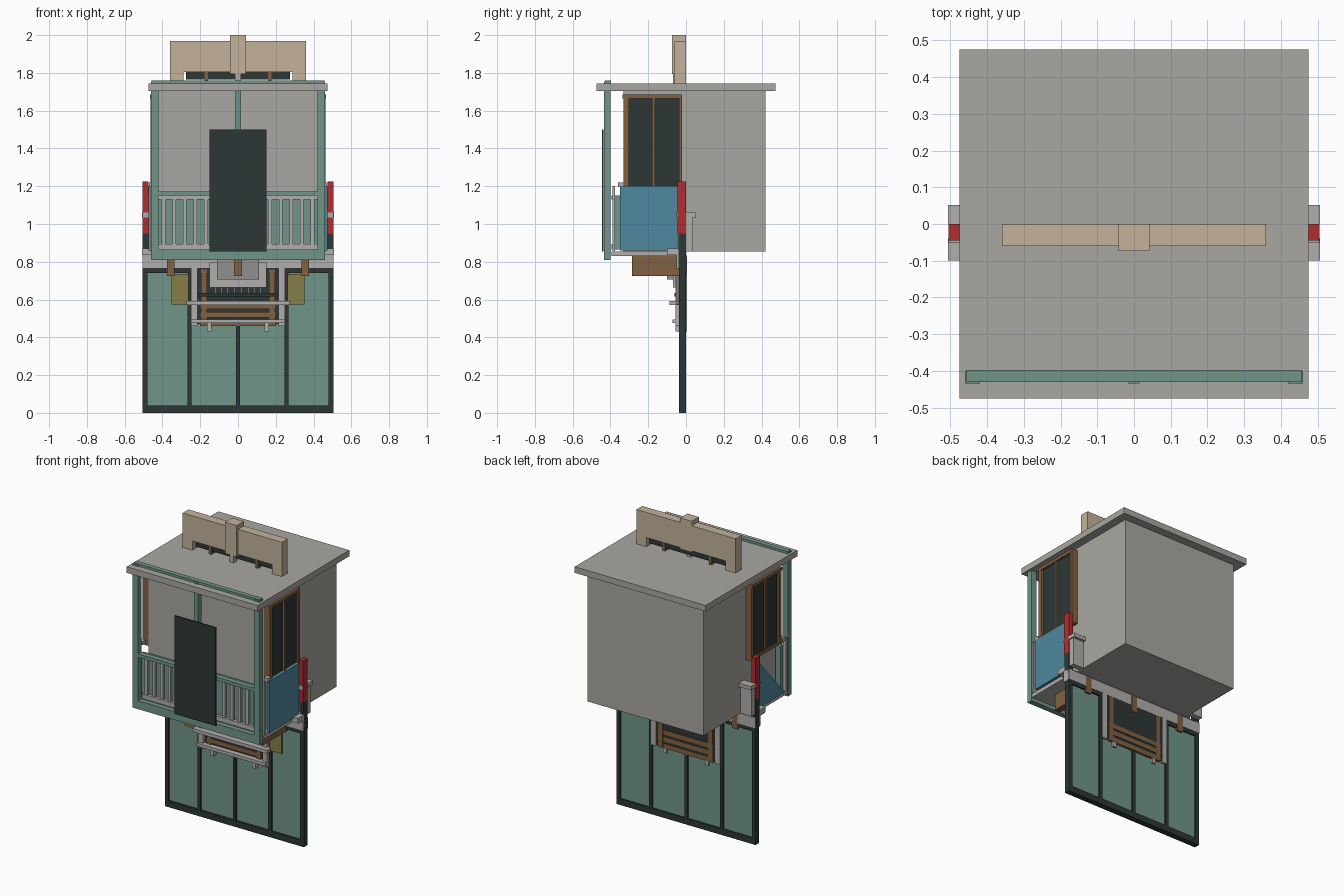
import bpy
import bmesh

if "Cube" in bpy.data.objects:
    bpy.data.objects.remove(bpy.data.objects["Cube"], do_unlink=True)


def material(name, r, g, b):
    m = bpy.data.materials.new(name)
    m.use_nodes = True
    m.diffuse_color = (r, g, b, 1)
    m.node_tree.nodes["Principled BSDF"].inputs["Base Color"].default_value = (r, g, b, 1)
    return m


STONE = material("warm grey stone", .40, .39, .36)
TRIM = material("pale grey trim", .44, .43, .42)
PANEL = material("mid grey", .28, .28, .28)
TEAL = material("teal paint", .16, .30, .25)
DARK = material("charcoal", .027, .037, .037)
WOOD = material("brown wood", .22, .12, .055)
BLUE = material("blue panel", .08, .25, .35)
RED = material("red paint", .44, .027, .03)
CREAM = material("cream signboard", .55, .45, .33)
OLIVE = material("olive panel", .24, .21, .065)


def finish(name, bm, mat):
    bmesh.ops.recalc_face_normals(bm, faces=bm.faces)
    mesh = bpy.data.meshes.new(name)
    bm.to_mesh(mesh)
    bm.free()
    mesh.materials.append(mat)
    obj = bpy.data.objects.new(name, mesh)
    bpy.context.collection.objects.link(obj)


def box(name, mat, xs, ys, zs):
    """Box from its x, y and z ranges."""
    bm = bmesh.new()
    bmesh.ops.create_cube(bm, size=1)
    for v in bm.verts:
        v.co = [r[0] if c < 0 else r[1] for c, r in zip(v.co, (xs, ys, zs))]
    finish(name, bm, mat)


def pair(name, mat, xs, ys, zs):
    """The same box on both sides."""
    box("left_" + name, mat, xs, ys, zs)
    box("right_" + name, mat, (-xs[1], -xs[0]), ys, zs)


def span(name, mat, half, ys, zs):
    box(name, mat, (-half, half), ys, zs)


# Room and roof
span("room_body", STONE, .42, (-.33, .42), (.855, 1.705))
span("roof_slab", STONE, .475, (-.475, .475), (1.705, 1.745))

# Front balcony frame
FRAME = (-.435, -.40)
pair("balcony_post", TEAL, (.42, .46), FRAME, (.81, 1.755))
span("balcony_base_beam", TEAL, .46, FRAME, (.81, .865))
span("balcony_top_beam", TEAL, .458, (-.43, -.398), (1.735, 1.76))
span("balcony_centre_post", TEAL, .015, FRAME, (1.15, 1.75))
span("balcony_handrail", TEAL, .42, FRAME, (1.15, 1.172))
span("railing_back_panel", TEAL, .44, (-.375, -.35), (.865, 1.15))
for z, h in ((.865, .03), (1.13, .02)):
    span("railing_rail", TRIM, .42, (-.395, -.375), (z, z + h))
for i in range(5):
    x = .16 + i * .056
    pair("baluster", TRIM, (x, x + .02), (-.39, -.375), (.89, 1.135))
span("front_board", DARK, .15, (-.445, -.436), (.855, 1.5))

# Balcony floor and joists
span("balcony_floor", TRIM, .46, (-.395, -.02), (.83, .855))
for x in (-.355, 0, .355):
    box("joist", WOOD, (x - .02, x + .02), (-.285, .004), (.725, .83))

# Side windows
pair("window_pane", DARK, (.42, .45), (-.32, -.025), (1.2, 1.67))
for y, w in ((-.33, .028), (-.18, .015), (-.038, .018)):
    pair("window_upright", WOOD, (.42, .463), (y, y + w), (1.19, 1.68))
pair("window_head", WOOD, (.42, .465), (-.335, -.02), (1.665, 1.685))
pair("window_sill", WOOD, (.42, .46), (-.33, -.02), (1.185, 1.2))

# Side panels: one full, one cut on the diagonal
box("left_side_panel", BLUE, (.455, .473), (-.35, -.045), (.86, 1.2))
bm = bmesh.new()
tri = [bm.verts.new((-.473, y, z)) for y, z in ((-.35, .86), (-.045, .86), (-.045, 1.2))]
face = bm.faces.new(tri)
out = bmesh.ops.extrude_face_region(bm, geom=[face])
for v in out["geom"]:
    if isinstance(v, bmesh.types.BMVert):
        v.co.x += .018
finish("right_side_panel", bm, BLUE)
pair("corner_post", TRIM, (.44, .465), (-.39, -.375), (.855, 1.2))
pair("corner_post_cap", TRIM, (.44, .47), (-.36, -.33), (1.195, 1.22))

# Red side posts with grey brackets
pair("red_post", RED, (.475, .505), (-.045, 0), (.95, 1.225))
pair("red_post_foot", DARK, (.475, .505), (-.04, 0), (.76, .95))
pair("red_post_band", TRIM, (.475, .505), (-.05, -.045), (1.035, 1.06))
pair("bracket_post", TRIM, (.42, .5), (0, .035), (.855, 1.035))
pair("bracket_cap", TRIM, (.42, .507), (0, .052), (1.035, 1.06))
pair("bracket_foot", TRIM, (.44, .507), (-.1, -.04), (.835, .87))

# Lower screen
DOOR = (-.038, 0)
span("screen_glass", TEAL, .49, (-.025, -.01), (.02, .75))
pair("screen_stile", DARK, (.478, .505), DOOR, (0, .765))
pair("screen_mullion", DARK, (.246, .268), DOOR, (.03, .76))
span("screen_centre_mullion", DARK, .01, DOOR, (.03, .48))
span("screen_bottom_rail", DARK, .505, DOOR, (0, .04))
span("screen_top_rail", DARK, .505, DOOR, (.74, .765))
span("screen_lintel", TRIM, .505, (-.05, .002), (.765, .835))
pair("olive_plate", OLIVE, (.262, .352), (-.05, -.04), (.575, .735))

# Window set into the screen
pair("hatch_jamb", TRIM, (.215, .25), (-.055, .006), (.46, .77))
span("hatch_opening", DARK, .215, (-.036, .001), (.47, .765))
pair("hatch_wood_upright", WOOD, (.165, .195), (-.045, .006), (.46, .76))
for z in (.46, .505, .55):
    span("hatch_wood_rail", WOOD, .2, (-.045, .005), (z, z + .03))
span("hatch_ledge", TRIM, .272, (-.088, -.03), (.57, .592))
span("hatch_sill", TRIM, .25, (-.072, -.03), (.475, .495))
pair("sill_foot", TRIM, (.14, .165), (-.055, .004), (.43, .476))
span("hatch_dark_rail", DARK, .21, (-.06, -.03), (.615, .635))
for i in range(4):
    x = .015 + i * .034
    pair("hatch_bar", TRIM, (x, x + .008), (-.05, -.036), (.635, .665))
span("hatch_canopy_back", TRIM, .15, (-.07, -.036), (.665, .8))
span("hatch_canopy_front", PANEL, .11, (-.1, -.07), (.705, .81))

# Roof signboard
SIGN = (-.06, 0)
span("signboard", CREAM, .36, SIGN, (1.805, 1.97))
pair("signboard_leg", CREAM, (.288, .36), SIGN, (1.745, 1.805))
span("signboard_centre", CREAM, .042, (-.074, 0), (1.795, 2.0))
span("signboard_stem", TRIM, .015, (-.068, -.03), (1.745, 1.8))
span("signboard_slot", DARK, .275, (-.042, -.015), (1.765, 1.81))
pair("signboard_strut", WOOD, (.16, .178), (-.046, -.012), (1.745, 1.805))
